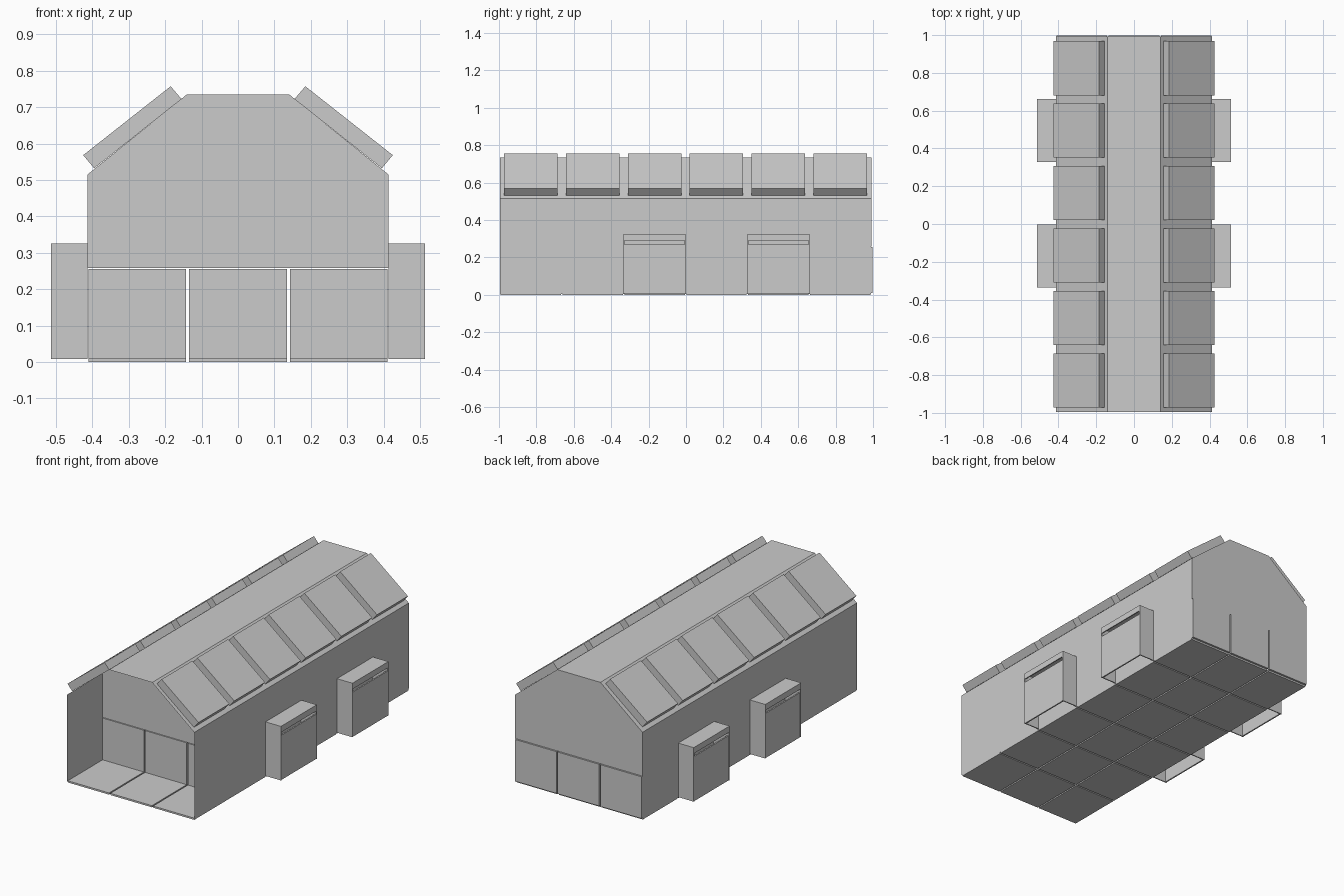
import bpy, bmesh, math
from mathutils import Matrix

if "Cube" in bpy.data.objects:
    bpy.data.objects.remove(bpy.data.objects["Cube"])

Y0, Y1 = -0.995, 0.99          # ends of the shell
MID = (Y0 + Y1) / 2
X = 0.413                      # half width
GABLE = [(X, 0.515), (0.14, 0.735), (-0.14, 0.735), (-X, 0.515)]


def finish(name, bm):
    mesh = bpy.data.meshes.new(name)
    bm.to_mesh(mesh)
    bm.free()
    obj = bpy.data.objects.new(name, mesh)
    bpy.context.collection.objects.link(obj)
    return obj


def add_box(bm, x0, x1, y0, y1, z0, z1):
    m = Matrix.Translation(((x0 + x1) / 2, (y0 + y1) / 2, (z0 + z1) / 2))
    m = m @ Matrix.Diagonal((x1 - x0, y1 - y0, z1 - z0, 1))
    return bmesh.ops.create_cube(bm, size=1, matrix=m)["verts"]


def box(name, *dims):
    bm = bmesh.new()
    add_box(bm, *dims)
    return finish(name, bm)


def prism(name, profile, y0, y1):
    # closed x-z profile extruded along y
    bm = bmesh.new()
    face = bm.faces.new([bm.verts.new((x, y0, z)) for x, z in profile])
    new = bmesh.ops.extrude_face_region(bm, geom=[face])["geom"]
    bmesh.ops.translate(bm, vec=(0, y1 - y0, 0),
                        verts=[v for v in new if isinstance(v, bmesh.types.BMVert)])
    bmesh.ops.recalc_face_normals(bm, faces=bm.faces)
    return finish(name, bm)


# side walls and roof: one thin open shell
bm = bmesh.new()
outline = [(X, 0.005)] + GABLE + [(-X, 0.005)]
a = [bm.verts.new((x, Y0, z)) for x, z in outline]
b = [bm.verts.new((x, Y1, z)) for x, z in outline]
for i in range(len(outline) - 1):
    bm.faces.new((a[i], b[i], b[i + 1], a[i + 1]))
bmesh.ops.recalc_face_normals(bm, faces=bm.faces)
for f in bm.faces:
    f.normal_update()
    c = f.calc_center_median()
    if f.normal.x * c.x + f.normal.z * (c.z - 0.2) < 0:
        f.normal_flip()
finish("walls_and_roof", bm)

# floor tiles, three across and six along
cols = [(-0.41, -0.143), (-0.135, 0.135), (0.143, 0.41)]
tile = (Y1 - Y0) / 6
for r in range(6):
    y = Y0 + r * tile
    for x0, x1 in cols:
        box("floor_tile", x0, x1, y + 0.004, y + tile - 0.004, 0, 0.01)

# recessed front gable and flush back gable, each over three wall panels
for side, y in (("front", Y0 + tile), ("back", Y1)):
    prism(side + "_gable", [(X, 0.258)] + GABLE + [(-X, 0.258)], y - 0.003, y + 0.003)
    for x0, x1 in cols:
        box(side + "_wall_panel", x0, x1, y - 0.005, y + 0.008, 0.01, 0.255)

for s in (1, -1):
    # tilted roof panels
    prof = [(0.185, 0.757), (0.425, 0.568), (0.395, 0.532), (0.155, 0.722)]
    for i in range(6):
        y = MID + (i - 2.5) * tile
        prism("roof_panel", [(s * x, z) for x, z in prof], y - 0.143, y + 0.143)

    # side bays: open below, with a slot above the outer panel
    for y0 in (-0.335, 0.328):
        y1, t = y0 + 0.333, 0.006
        bm = bmesh.new()
        for d in ((X, 0.513, y0, y0 + t, 0.008, 0.325),
                  (X, 0.513, y1 - t, y1, 0.008, 0.325),
                  (X, 0.513, y0, y1, 0.319, 0.325),
                  (0.507, 0.513, y0, y1, 0.29, 0.325),
                  (0.503, 0.511, y0 + t, y1 - t, 0.008, 0.27)):
            add_box(bm, *d)
        if s < 0:
            bmesh.ops.scale(bm, vec=(-1, 1, 1), verts=bm.verts)
            bmesh.ops.reverse_faces(bm, faces=bm.faces)
        finish("side_bay", bm)
